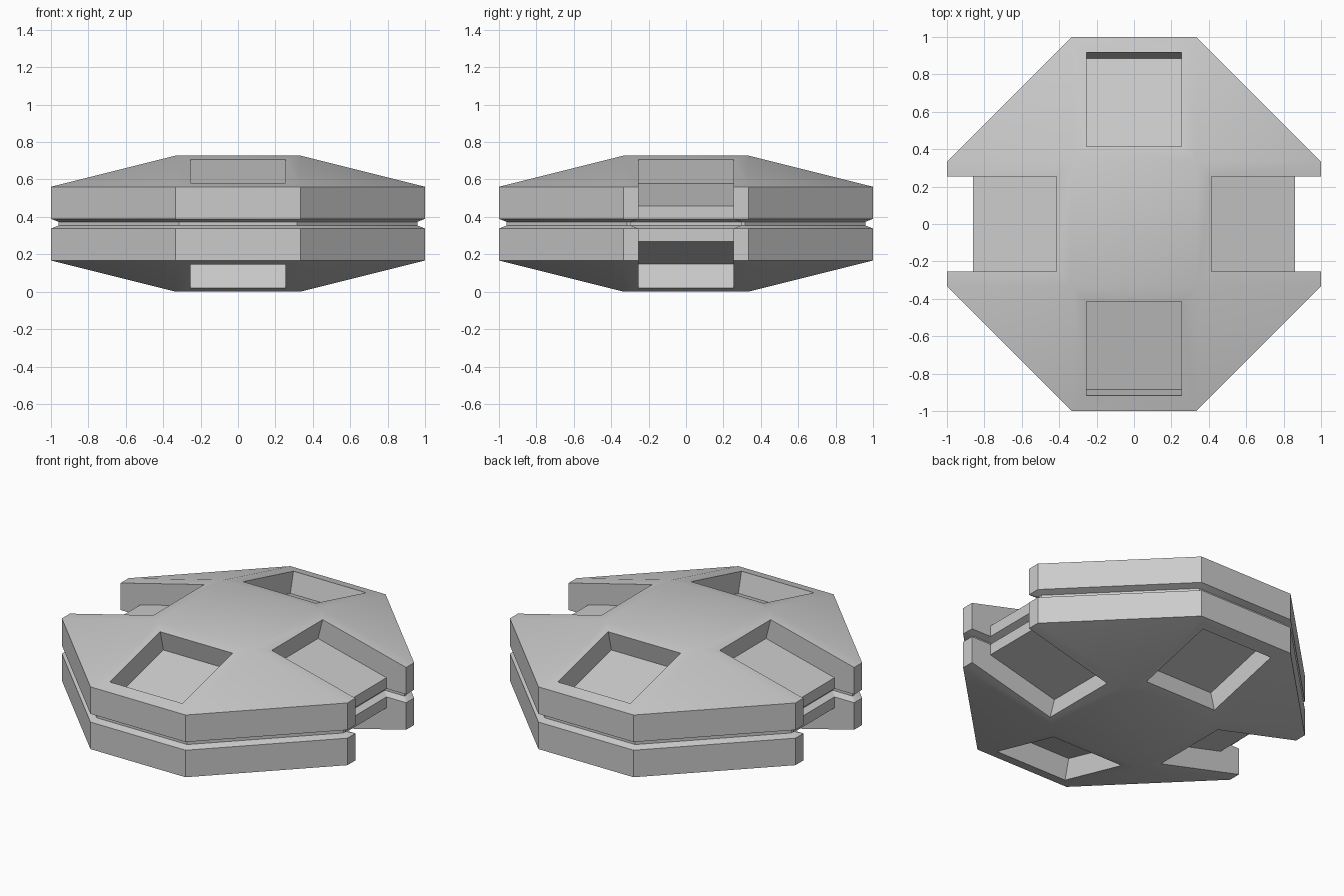
import bpy, bmesh
from math import atan, sin, cos, pi
from mathutils import Matrix, Vector

if "Cube" in bpy.data.objects:
    bpy.data.objects.remove(bpy.data.objects["Cube"])

MID = 0.364                               # height of the symmetry plane
CAP, RIM, LIP, NECK = 0.364, 0.197, 0.026, 0.010   # heights above that plane
C = 1 / 3                                 # octagon corner position
SLOPE = atan((CAP - RIM) / (1 - C))


def make_object(name, bm):
    bmesh.ops.recalc_face_normals(bm, faces=bm.faces)
    mesh = bpy.data.meshes.new(name)
    bm.to_mesh(mesh)
    bm.free()
    obj = bpy.data.objects.new(name, mesh)
    bpy.context.collection.objects.link(obj)
    return obj


def prism(name, profile, half_width, turn):
    """Extrude an (r, z) profile sideways, then turn it about z."""
    bm = bmesh.new()
    face = bm.faces.new([bm.verts.new((r, -half_width, z)) for r, z in profile])
    ext = bmesh.ops.extrude_face_region(bm, geom=[face])
    bmesh.ops.translate(bm, vec=(0, 2 * half_width, 0),
                        verts=[v for v in ext["geom"] if isinstance(v, bmesh.types.BMVert)])
    bmesh.ops.rotate(bm, verts=bm.verts, matrix=Matrix.Rotation(turn, 3, 'Z'))
    return make_object(name, bm)


# Upper half: octagonal slab with a shallow pyramidal cap
octagon = [(1, -C), (1, C), (C, 1), (-C, 1), (-1, C), (-1, -C), (-C, -1), (C, -1)]
bm = bmesh.new()
low = [bm.verts.new((x, y, LIP)) for x, y in octagon]
rim = [bm.verts.new((x, y, RIM)) for x, y in octagon]
cap = [bm.verts.new((x, y, CAP)) for x, y in [(C, -C), (C, C), (-C, C), (-C, -C)]]
bm.faces.new(low[::-1])
bm.faces.new(cap)
for i in range(8):
    j = (i + 1) % 8
    bm.faces.new((low[i], low[j], rim[j], rim[i]))
for k in range(4):
    a, b = rim[2 * k], rim[2 * k + 1]
    bm.faces.new((a, b, cap[(k + 1) % 4], cap[k]))
    bm.faces.new((b, rim[(2 * k + 2) % 8], cap[(k + 1) % 4]))
body = make_object("puck_body", bm)

# Pockets sunk square to the slopes; the two side ones open through the edge
t = Vector((cos(SLOPE), -sin(SLOPE)))
n = Vector((sin(SLOPE), cos(SLOPE)))


def on_slope(r, depth):
    return Vector((C, CAP)) + t * ((r - C) / cos(SLOPE)) - n * depth


DEPTH = 0.132
inner, outer = on_slope(0.415, DEPTH), on_slope(0.918, DEPTH)
closed = [inner, outer, on_slope(0.918, -0.1), on_slope(0.415, -0.1)]
edge_z = inner.y - (0.862 - inner.x) * (CAP - RIM) / (1 - C)
opened = [inner, (0.862, edge_z), (0.862, -0.1), (1.2, -0.1), (1.2, 0.5),
          on_slope(0.415, -0.1)]
bpy.context.view_layer.objects.active = body
for k in range(4):
    cutter = prism("pocket_cutter", closed if k % 2 else opened, 0.254, k * pi / 2)
    mod = body.modifiers.new("pocket", 'BOOLEAN')
    mod.operation, mod.solver, mod.object = 'DIFFERENCE', 'EXACT', cutter
    bpy.ops.object.modifier_apply(modifier=mod.name)
    bpy.data.objects.remove(cutter)

# Groove: inset the underside, draw it to the middle, then mirror the half
bm = bmesh.new()
bm.from_mesh(body.data)
bmesh.ops.remove_doubles(bm, verts=bm.verts, dist=1e-5)
under = [f for f in bm.faces if f.normal.z < -0.99 and abs(f.calc_center_median().z - LIP) < 1e-3]
bmesh.ops.inset_region(bm, faces=under, thickness=0.04, use_even_offset=True)
for v in {v for f in under for v in f.verts}:
    v.co.z = NECK
ext = bmesh.ops.extrude_face_region(bm, geom=under)["geom"]
for v in ext:
    if isinstance(v, bmesh.types.BMVert):
        v.co.z = 0
bmesh.ops.delete(bm, geom=[f for f in bm.faces if all(abs(v.co.z) < 1e-6 for v in f.verts)]
                 + [f for f in under if f.is_valid], context='FACES')
bmesh.ops.mirror(bm, geom=bm.verts[:] + bm.edges[:] + bm.faces[:],
                 matrix=Matrix.Identity(4), merge_dist=1e-4, axis='Z')
bmesh.ops.recalc_face_normals(bm, faces=bm.faces)
bmesh.ops.translate(bm, verts=bm.verts, vec=(0, 0, MID))
bm.to_mesh(body.data)
bm.free()

body.select_set(True)
bpy.ops.object.shade_smooth_by_angle(angle=pi / 6)
